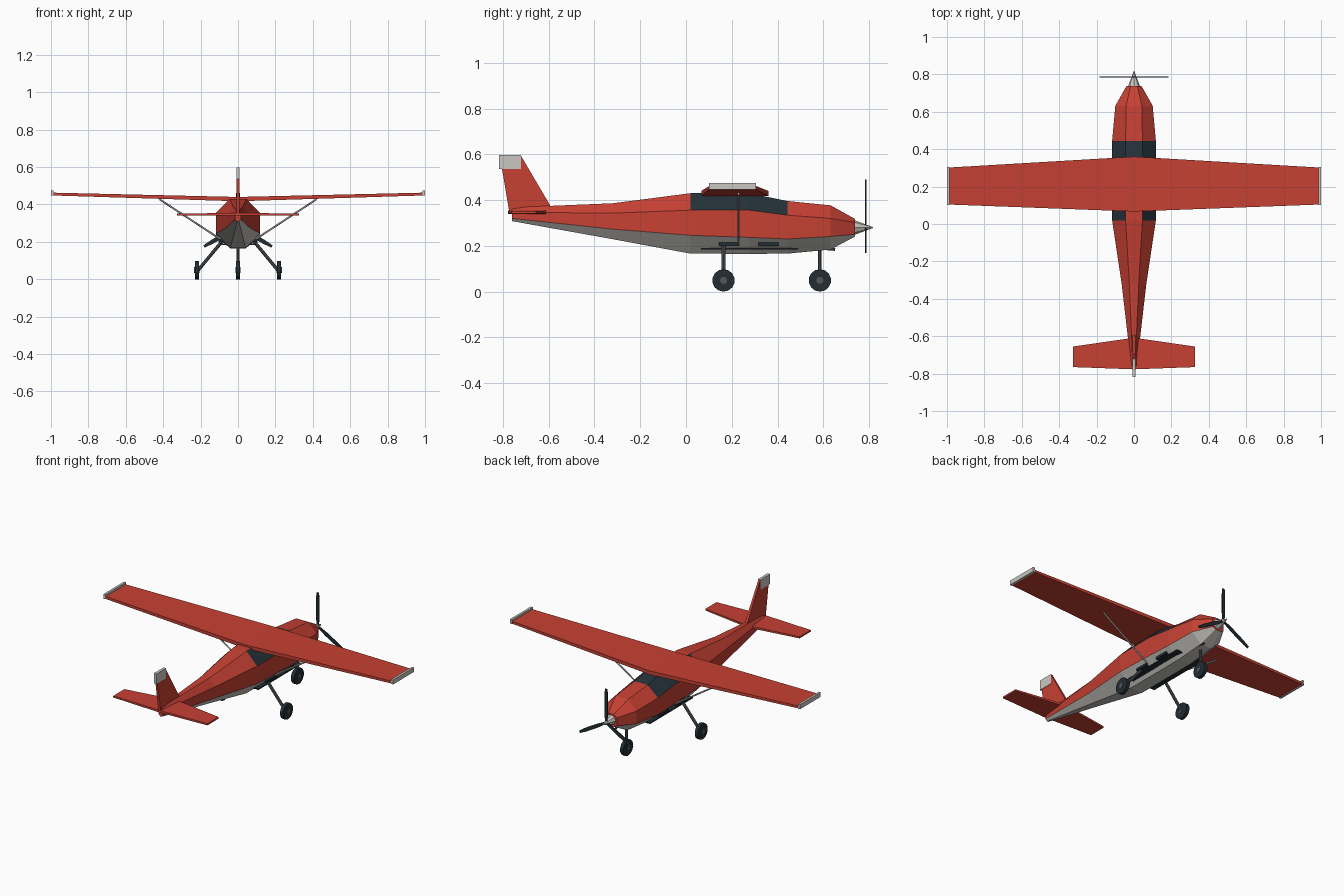
import bpy, bmesh, math
from mathutils import Vector, Matrix

if "Cube" in bpy.data.objects:
    bpy.data.objects.remove(bpy.data.objects["Cube"])


def mat(name, r, g, b):
    m = bpy.data.materials.new(name)
    m.diffuse_color = (r, g, b, 1)
    m.use_nodes = True
    m.node_tree.nodes["Principled BSDF"].inputs["Base Color"].default_value = m.diffuse_color
    return m


RED = mat("red paint", 0.57, 0.052, 0.034)
LIGHT = mat("light grey", 0.59, 0.575, 0.53)
GLASS = mat("dark glass", 0.018, 0.032, 0.042)
RUBBER = mat("black rubber", 0.016, 0.026, 0.034)
METAL = mat("dark metal", 0.085, 0.095, 0.105)


def finish(name, bm, mats):
    bmesh.ops.recalc_face_normals(bm, faces=bm.faces)
    me = bpy.data.meshes.new(name)
    bm.to_mesh(me)
    bm.free()
    for m in mats:
        me.materials.append(m)
    ob = bpy.data.objects.new(name, me)
    bpy.context.collection.objects.link(ob)
    return ob


def loft(name, rings, mats, rule=None):
    """Skin a list of equal rings; rule(section, side) picks the material."""
    bm = bmesh.new()
    vs = [[bm.verts.new(p) for p in r] for r in rings]
    n = len(rings[0])
    for i in range(len(vs) - 1):
        for j in range(n):
            k = (j + 1) % n
            f = bm.faces.new((vs[i][j], vs[i][k], vs[i + 1][k], vs[i + 1][j]))
            f.material_index = rule(i, j) if rule else 0
    bm.faces.new(vs[0])
    bm.faces.new(vs[-1])
    return finish(name, bm, mats)


def box(name, c, size, m):
    bm = bmesh.new()
    bmesh.ops.create_cube(bm, size=1, matrix=Matrix.Translation(c) @ Matrix.Diagonal((*size, 1)))
    return finish(name, bm, [m])


def rod(name, a, b, r1, m, r2=None, sides=8):
    a, b = Vector(a), Vector(b)
    d = b - a
    bm = bmesh.new()
    mx = Matrix.Translation((a + b) / 2) @ d.to_track_quat('Z', 'Y').to_matrix().to_4x4()
    bmesh.ops.create_cone(bm, cap_ends=True, segments=sides, radius1=r1,
                          radius2=r1 if r2 is None else r2, depth=d.length, matrix=mx)
    return finish(name, bm, [m])


# Fuselage: eight-sided sections (y, bottom half width, half width, top half width, four heights)
sections = [
    (-0.76, 0.005, 0.015, 0.006, 0.308, 0.320, 0.347, 0.368),
    (-0.32, 0.025, 0.066, 0.025, 0.229, 0.273, 0.343, 0.386),
    (0.02, 0.042, 0.117, 0.045, 0.166, 0.246, 0.356, 0.430),
    (0.277, 0.042, 0.117, 0.045, 0.165, 0.237, 0.356, 0.430),
    (0.443, 0.042, 0.117, 0.045, 0.166, 0.230, 0.334, 0.396),
    (0.632, 0.038, 0.100, 0.042, 0.184, 0.241, 0.320, 0.377),
    (0.738, 0.018, 0.040, 0.018, 0.240, 0.251, 0.302, 0.318),
]
rings = []
for y, wb, w, wt, z0, z1, z2, z3 in sections:
    half = [(wb, z0), (w, z1), (w, z2), (wt, z3)]
    rings.append([(x, y, z) for x, z in half] + [(-x, y, z) for x, z in reversed(half)])


def body_colour(i, j):
    if j in (0, 6, 7):
        return 1                                  # belly
    if (i in (2, 3) and j in (2, 4)) or (i == 3 and j == 3):
        return 2                                  # side windows and windshield
    return 0


loft("fuselage", rings, [RED, LIGHT, GLASS], body_colour)

# Spinner and three-bladed propeller
rod("spinner", (0, 0.736, 0.28), (0, 0.817, 0.28), 0.032, LIGHT, 0.002, 8)
for k in range(3):
    turn = Matrix.Translation((0, 0.786, 0.28)) @ Matrix.Rotation(math.radians(120 * k), 4, 'Y')
    blade = [[turn @ Vector((x, y, r)) for x, y in
              ((-w, -0.003), (w, -0.003), (w, 0.003), (-w, 0.003))]
             for r, w in ((0, 0.006), (0.07, 0.011), (0.16, 0.011), (0.21, 0.007))]
    loft("propeller_blade", blade, [RUBBER])


def plate_ring(x, y0, y1, z0, z1):
    return [(x, y0, z0), (x, y1, z0), (x, y1, z1), (x, y0, z1)]


# Main wing with slight dihedral, and horizontal stabilizer
tip, root = (0.104, 0.302, 0.448, 0.463), (0.067, 0.360, 0.417, 0.440)
loft("main_wing", [plate_ring(-0.988, *tip), plate_ring(0, *root), plate_ring(0.988, *tip)], [RED])
tip, root = (-0.765, -0.655, 0.342, 0.352), (-0.777, -0.608, 0.340, 0.354)
loft("stabilizer", [plate_ring(-0.325, *tip), plate_ring(0, *root), plate_ring(0.325, *tip)], [RED])

# Vertical fin with pale tip
fin = [[(-t, y0, z), (t, y0, z), (t, y1, z), (-t, y1, z)] for t, y0, y1, z in
       ((0.009, -0.772, -0.575, 0.345), (0.006, -0.814, -0.722, 0.595))]
loft("tail_fin", fin, [RED])
box("fin_tip", (0, -0.769, 0.566), (0.018, 0.096, 0.062), LIGHT)

# Exhaust stub under the nose
rod("exhaust", (0.03, 0.58, 0.19), (0.03, 0.652, 0.184), 0.006, METAL)


def wheel(name, x, y):
    rod(name, (x - 0.011, y, 0.049), (x + 0.011, y, 0.049), 0.049, RUBBER, sides=14)
    rod(name + "_hub", (x - 0.014, y, 0.049), (x + 0.014, y, 0.049), 0.016, METAL, sides=8)


# Nose gear
wheel("nose_wheel", 0, 0.585)
rod("nose_leg", (0, 0.585, 0.05), (0, 0.585, 0.21), 0.008, METAL)

# Mirrored parts: tip caps, wing struts, main gear, steps
for s, side in ((-1, "left"), (1, "right")):
    box(side + "_wing_cap", (s * 0.993, 0.203, 0.461), (0.014, 0.204, 0.028), LIGHT)
    rod(side + "_wing_strut", (s * 0.08, 0.23, 0.205), (s * 0.42, 0.23, 0.428), 0.005, LIGHT, sides=6)
    wheel(side + "_main_wheel", s * 0.22, 0.164)
    rod(side + "_main_leg", (s * 0.212, 0.164, 0.05), (s * 0.075, 0.164, 0.215), 0.009, METAL)
    box(side + "_step", (s * 0.075, 0.278, 0.187), (0.04, 0.425, 0.007), RUBBER)
    for y in (0.188, 0.361):
        box(side + "_step_bracket", (s * 0.088, y, 0.207), (0.032, 0.087, 0.014), RUBBER)
